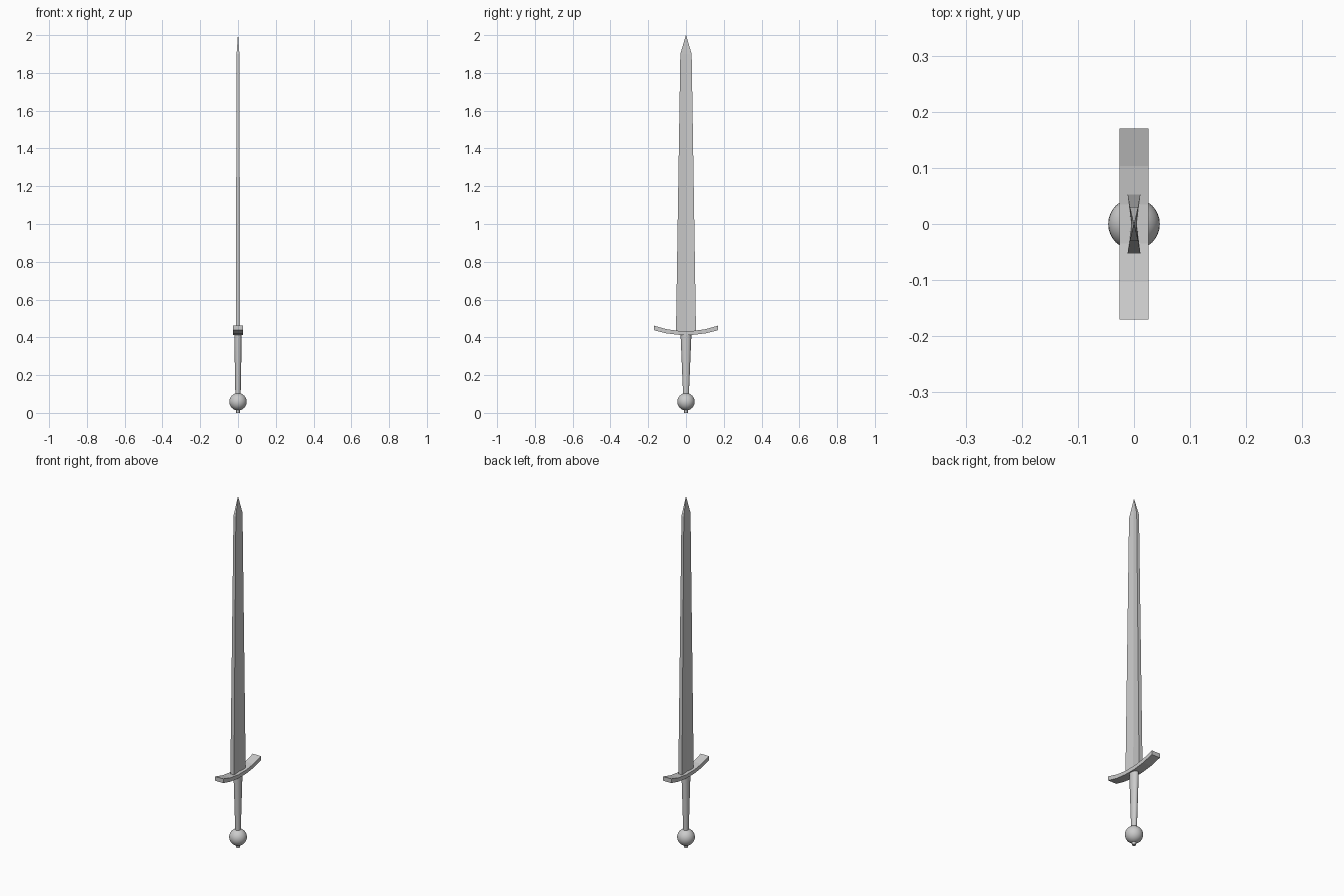
import bpy, bmesh
from math import cos, sin, pi

if "Cube" in bpy.data.objects:
    bpy.data.objects.remove(bpy.data.objects["Cube"])


def make_object(name, bm):
    bmesh.ops.recalc_face_normals(bm, faces=bm.faces)
    mesh = bpy.data.meshes.new(name)
    bm.to_mesh(mesh)
    bm.free()
    obj = bpy.data.objects.new(name, mesh)
    bpy.context.collection.objects.link(obj)
    return obj


def loft(name, sections, smooth=False):
    """Skin a list of equal-length closed 3D rings and cap both ends."""
    bm = bmesh.new()
    rings = [[bm.verts.new(p) for p in s] for s in sections]
    n = len(rings[0])
    for a, b in zip(rings, rings[1:]):
        for i in range(n):
            j = (i + 1) % n
            f = bm.faces.new((a[i], a[j], b[j], b[i]))
            f.smooth = smooth
    bm.faces.new(rings[0])
    bm.faces.new(rings[-1])
    bmesh.ops.remove_doubles(bm, verts=bm.verts, dist=1e-5)
    return make_object(name, bm)


def ellipse(rx, ry, z, n=16):
    return [(rx * cos(2 * pi * i / n), ry * sin(2 * pi * i / n), z) for i in range(n)]


def blade_ring(edge, mid, half, z):
    # flat edges with a shallow hollow along the middle
    return [(edge, -half, z), (mid, 0, z), (edge, half, z),
            (-edge, half, z), (-mid, 0, z), (-edge, -half, z)]


# Blade with a pointed tip
loft("blade", [blade_ring(0.0115, 0.005, 0.053, 0.425),
               blade_ring(0.0075, 0.004, 0.03, 1.90),
               blade_ring(0.0006, 0.0006, 0.0006, 2.0)])

# Upswept crossguard: half profile (y, bottom z, top z), mirrored
half = [(0.035, 0.413, 0.434), (0.103, 0.421, 0.443), (0.17, 0.438, 0.462)]
profile = [(-y, b, t) for y, b, t in reversed(half)] + half
loft("crossguard", [[(-0.026, y, b), (0.026, y, b), (0.026, y, t), (-0.026, y, t)]
                    for y, b, t in profile])

# Grip, oval at the guard and round at the pommel
loft("grip", [ellipse(0.014, 0.015, 0.09), ellipse(0.02, 0.029, 0.42)], True)

# Round pommel
bm = bmesh.new()
bmesh.ops.create_uvsphere(bm, u_segments=32, v_segments=16, radius=0.046)
bmesh.ops.translate(bm, verts=bm.verts, vec=(0, 0, 0.059))
for f in bm.faces:
    f.smooth = True
make_object("pommel", bm)

# Small peg end under the pommel
loft("pommel_peg", [ellipse(0.01, 0.01, 0.0), ellipse(0.01, 0.01, 0.03)])
